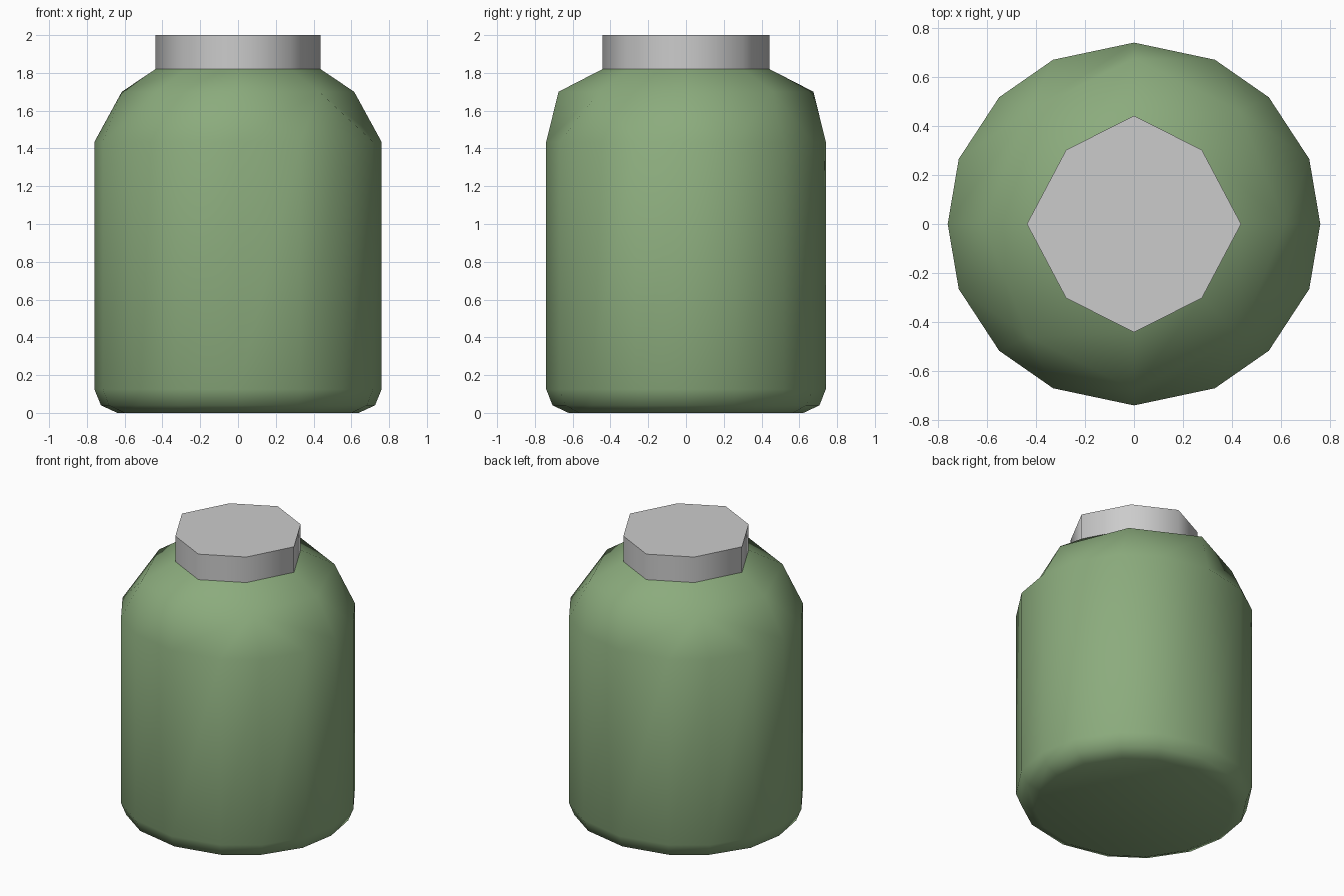
import bpy, bmesh

if "Cube" in bpy.data.objects:
    bpy.data.objects.remove(bpy.data.objects["Cube"])


def full_ring(quad):
    """Mirror a quarter outline (from +x to +y) into a full loop."""
    left = [(-x, y) for x, y in reversed(quad[:-1])]
    lower = [(x, -y) for x, y in reversed((quad + left)[1:-1])]
    return quad + left + lower


def add_ring(bm, outline, z, s=1.0):
    return [bm.verts.new((x * s, y * s, z)) for x, y in outline]


def bridge(bm, lo, hi):
    n = len(lo)
    for i in range(n):
        j = (i + 1) % n
        bm.faces.new((lo[i], lo[j], hi[j], hi[i]))


def finish(bm, name, color):
    bmesh.ops.recalc_face_normals(bm, faces=bm.faces[:])
    mesh = bpy.data.meshes.new(name)
    bm.to_mesh(mesh)
    bm.free()
    obj = bpy.data.objects.new(name, mesh)
    bpy.context.collection.objects.link(obj)
    for p in mesh.polygons:
        p.use_smooth = True
    mat = bpy.data.materials.new(name + "_color")
    mat.diffuse_color = (*color, 1)
    mat.use_nodes = True
    mat.node_tree.nodes["Principled BSDF"].inputs["Base Color"].default_value = mat.diffuse_color
    mesh.materials.append(mat)
    return obj


BODY = full_ring([(.76, 0), (.715, .265), (.55, .517), (.33, .67), (0, .74)])
SHOULDER = full_ring([(.615, 0), (.43, .46), (0, .675)])
NECK = full_ring([(.437, 0), (.277, .302), (0, .442)])

# Jar body: 16-sided wall with rounded foot
bm = bmesh.new()
rings = [add_ring(bm, BODY, z, s)
         for z, s in ((0, .84), (.04, .955), (.125, 1), (1.435, 1))]
bm.faces.new(rings[0][::-1])
for lo, hi in zip(rings, rings[1:]):
    bridge(bm, lo, hi)

# Shoulder: reduces 16 sides to 8, creased at two opposite corners
b = rings[-1]
a = add_ring(bm, SHOULDER, 1.7)
for i in range(8):
    a0, a1 = a[i], a[(i + 1) % 8]
    b0, b1, b2 = b[2 * i], b[2 * i + 1], b[(2 * i + 2) % 16]
    if i in (3, 7):
        tris = ((a0, b0, b1), (a0, b1, b2), (a0, b2, a1))
    elif i in (2, 6):
        tris = ((a0, b0, a1), (b0, b1, a1), (b1, b2, a1))
    else:
        tris = ((a0, b0, b1), (a0, b1, a1), (b1, b2, a1))
    for t in tris:
        bm.faces.new(t)
bridge(bm, a, add_ring(bm, NECK, 1.82))
finish(bm, "jar_body", (.26, .41, .205))

# Cap: eight-sided lid with smooth sides and a sharp flat top
bm = bmesh.new()
low, top = add_ring(bm, NECK, 1.82), add_ring(bm, NECK, 2.0)
bridge(bm, low, top)
bm.faces.new(top)
cap = finish(bm, "cap", (.55, .55, .55))
for p in cap.data.polygons:
    p.use_smooth = abs(p.normal.z) < .5
for e in cap.data.edges:
    zs = [cap.data.vertices[v].co.z for v in e.vertices]
    e.use_edge_sharp = min(zs) > 1.9
